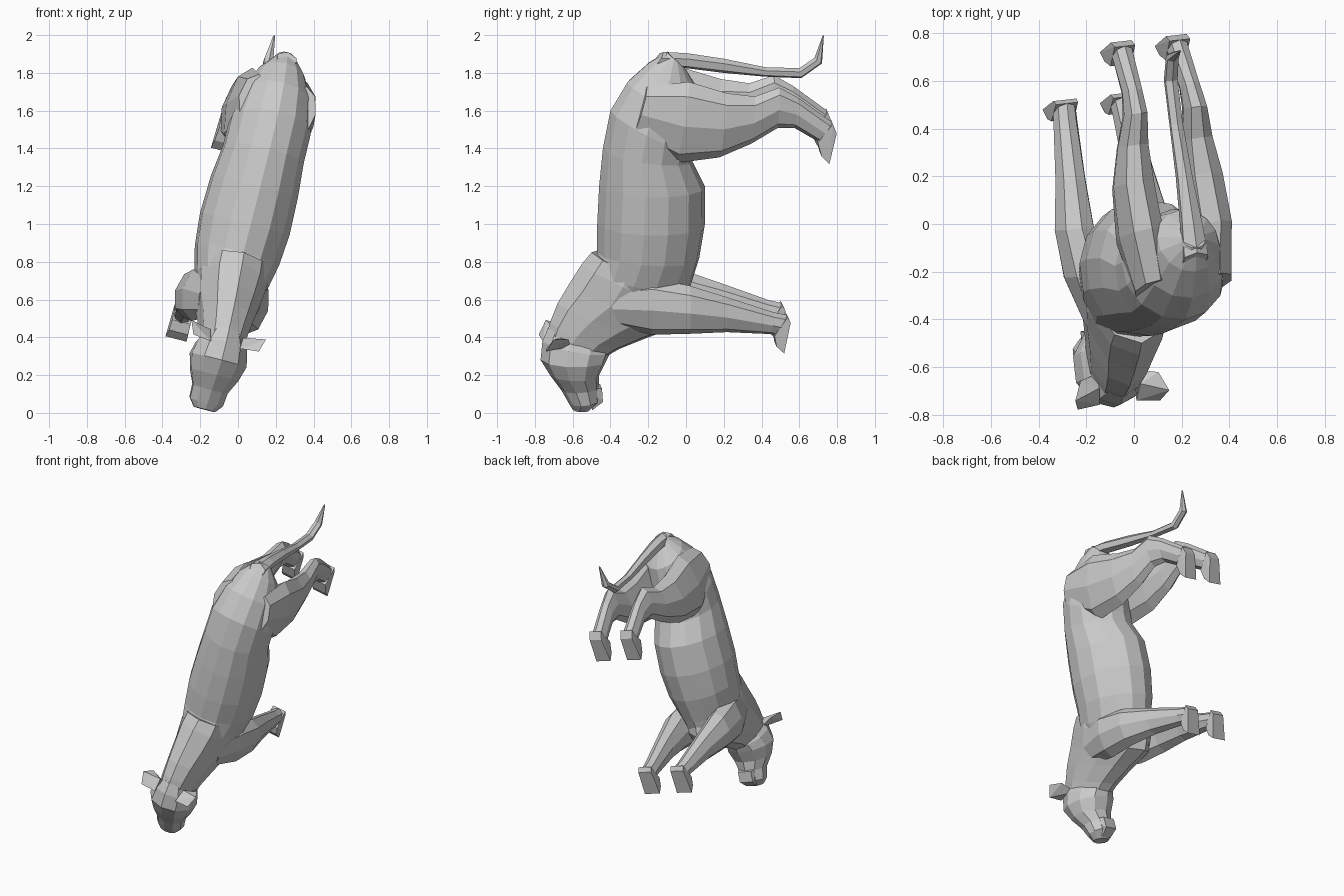
import bpy, bmesh, math
from mathutils import Vector

# The animal hangs nose-down and slightly twisted: its symmetry plane is x = A + B*z + C*y
A, B, C = -0.245, 0.26, -0.113
LATERAL = Vector((1, -C, -B)).normalized()


def place(l, y, z):
    return Vector((A + B * z + C * y, y, z)) + LATERAL * l


def finish(name, bm):
    bmesh.ops.recalc_face_normals(bm, faces=bm.faces)
    me = bpy.data.meshes.new(name)
    bm.to_mesh(me)
    bm.free()
    ob = bpy.data.objects.new(name, me)
    bpy.context.collection.objects.link(ob)
    return ob


def loft(name, rings, n=10, side=1):
    """Each ring: back y, z, belly y, z, lateral centre, half width."""
    bm = bmesh.new()
    loops = []
    for y0, z0, y1, z1, l, w in rings:
        loop = []
        for i in range(n):
            t = 2 * math.pi * i / n
            k = (1 - math.cos(t)) / 2
            loop.append(bm.verts.new(place(side * (l + w * math.sin(t)),
                                           y0 + (y1 - y0) * k, z0 + (z1 - z0) * k)))
        loops.append(loop)
    for a, b in zip(loops, loops[1:]):
        for i in range(n):
            j = (i + 1) % n
            bm.faces.new((a[i], a[j], b[j], b[i]))
    bm.faces.new(loops[0])
    bm.faces.new(loops[-1])
    return finish(name, bm)


def hull(name, pts, side=1):
    bm = bmesh.new()
    for l, y, z in pts:
        bm.verts.new(place(side * l, y, z))
    res = bmesh.ops.convex_hull(bm, input=bm.verts)
    junk = [g for g in res["geom_interior"] if isinstance(g, bmesh.types.BMVert)]
    bmesh.ops.delete(bm, geom=junk, context='VERTS')
    return finish(name, bm)


# Torso, rump to chest
loft("torso", [
    (-.10, 1.91, -.02, 1.85, 0, .05),
    (-.20, 1.85, .06, 1.72, 0, .13),
    (-.31, 1.75, .06, 1.56, 0, .19),
    (-.40, 1.60, .03, 1.40, 0, .22),
    (-.44, 1.40, .03, 1.34, 0, .22),
    (-.46, 1.20, .10, 1.20, 0, .238),
    (-.47, 1.00, .10, 1.00, 0, .245),
    (-.47, .85, .07, .82, 0, .23),
    (-.50, .75, .02, .66, 0, .20),
    (-.50, .66, -.02, .50, 0, .15)], n=14)

# Neck, with a small step where it overlaps the back
loft("neck", [
    (-.50, .85, .00, .68, 0, .185),
    (-.55, .79, .02, .56, 0, .19),
    (-.62, .68, -.03, .46, 0, .17),
    (-.68, .58, -.20, .40, 0, .145),
    (-.72, .48, -.35, .34, 0, .125),
    (-.74, .40, -.42, .30, 0, .115)])

# Head and muzzle
loft("head", [
    (-.73, .45, -.40, .36, 0, .10),
    (-.76, .38, -.40, .32, 0, .14),
    (-.77, .28, -.42, .28, 0, .158),
    (-.72, .20, -.46, .20, 0, .135),
    (-.66, .12, -.46, .14, 0, .10),
    (-.62, .05, -.46, .07, 0, .095),
    (-.60, .018, -.51, .018, 0, .06)])
hull("jaw", [(s * l, y, z) for s in (-1, 1) for l, y, z in
             ((.07, -.53, .15), (.05, -.45, .14), (.05, -.445, .07), (.04, -.5, .025))])

# Tail
loft("tail", [
    (-.12, 1.91, -.18, 1.83, 0, .06),
    (.00, 1.905, .00, 1.825, 0, .05),
    (.20, 1.875, .20, 1.80, 0, .036),
    (.42, 1.83, .42, 1.78, 0, .03),
    (.60, 1.825, .61, 1.772, 0, .03),
    (.68, 1.88, .72, 1.85, 0, .028),
    (.724, 1.998, .73, 1.998, 0, .005)], n=6)

for side, word in ((-1, "left"), (1, "right")):
    # Hind leg with flat-soled paw
    loft(word + "_hind_leg", [
        (-.22, 1.76, -.30, 1.50, .13, .08),
        (.00, 1.79, -.07, 1.36, .15, .09),
        (.20, 1.73, .16, 1.39, .15, .085),
        (.35, 1.71, .33, 1.46, .14, .065),
        (.48, 1.755, .47, 1.54, .13, .048),
        (.58, 1.70, .56, 1.54, .125, .042),
        (.76, 1.57, .68, 1.47, .12, .047)], n=8, side=side)
    hull(word + "_hind_paw", [(.12 + d * w, y, z) for d in (-1, 1) for w, y, z in
         ((.045, .76, 1.57), (.045, .78, 1.52), (.055, .74, 1.36),
          (.05, .70, 1.40), (.045, .68, 1.47))], side)

    # Front leg with flat-soled paw
    loft(word + "_front_leg", [
        (-.45, .70, -.36, .48, .10, .065),
        (-.20, .75, -.20, .45, .145, .09),
        (.00, .715, .00, .46, .165, .085),
        (.20, .65, .20, .465, .15, .065),
        (.45, .565, .43, .45, .13, .052),
        (.52, .55, .46, .44, .125, .05)], n=8, side=side)
    hull(word + "_front_paw", [(.125 + d * w, y, z) for d in (-1, 1) for w, y, z in
         ((.048, .52, .55), (.05, .535, .52), (.058, .50, .36),
          (.052, .46, .395), (.05, .45, .45))], side)

    # Ear
    hull(word + "_ear", [
        (.08, -.75, .36), (.08, -.62, .37), (.09, -.68, .42),
        (.18, -.76, .37), (.205, -.72, .44), (.17, -.64, .43)], side)
